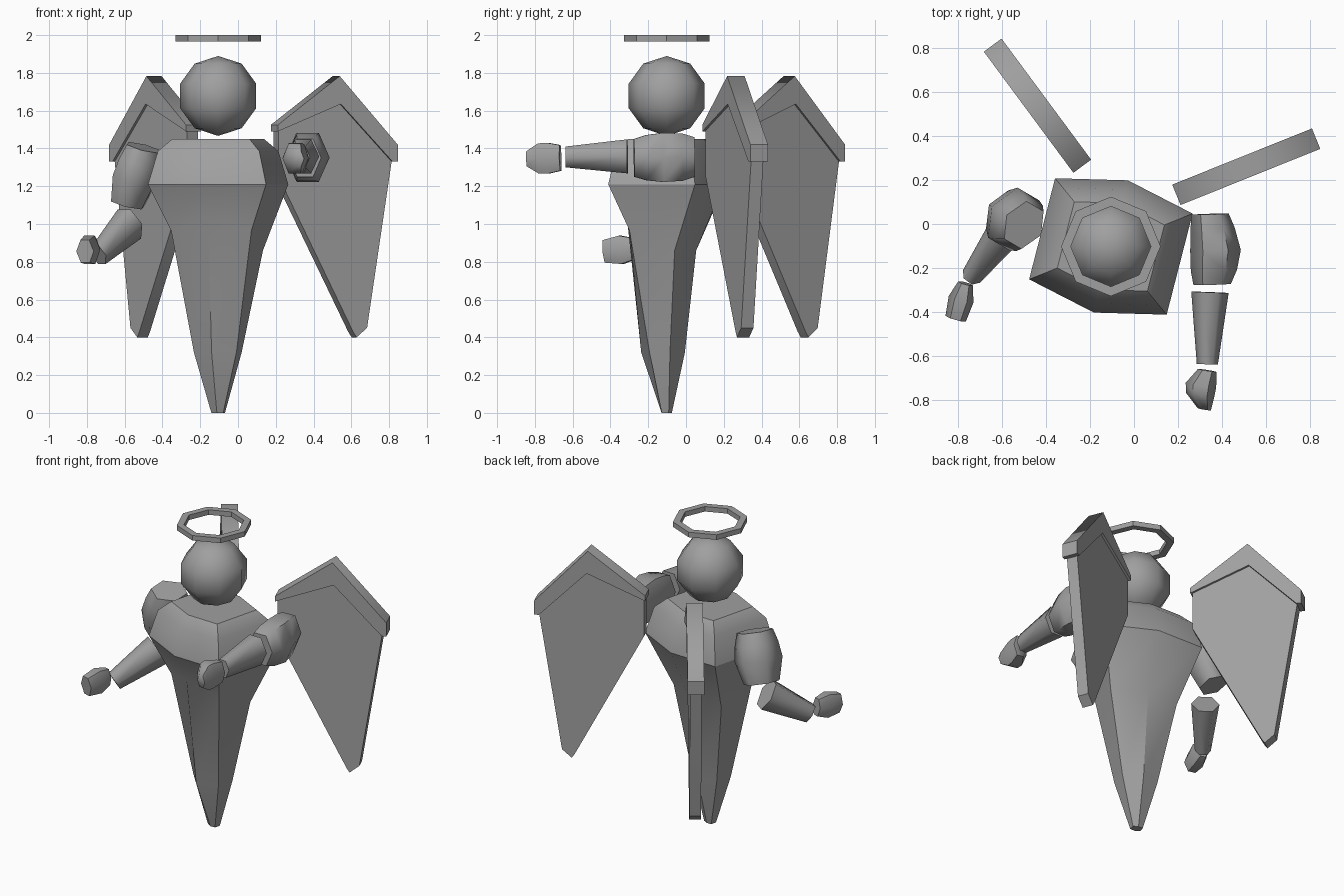
import bpy, bmesh
from math import sin, cos, pi, radians
from mathutils import Vector, Matrix

if "Cube" in bpy.data.objects:
    bpy.data.objects.remove(bpy.data.objects["Cube"])

CENTRE = (-0.105, -0.102)

# Dark grey for the whole model
grey = bpy.data.materials.new("dark_grey")
grey.diffuse_color = (0.35, 0.35, 0.35, 1)
grey.use_nodes = True
grey.node_tree.nodes["Principled BSDF"].inputs["Base Color"].default_value = grey.diffuse_color


def finish(name, bm, smooth):
    bmesh.ops.recalc_face_normals(bm, faces=bm.faces[:])
    me = bpy.data.meshes.new(name)
    bm.to_mesh(me)
    bm.free()
    ob = bpy.data.objects.new(name, me)
    bpy.context.collection.objects.link(ob)
    me.materials.append(grey)
    me.shade_smooth()
    me.set_sharp_from_angle(angle=radians(smooth))
    return ob


def loft(name, rings, smooth=30, closed=False):
    """Skin a list of equal-length point rings, capped unless closed."""
    bm = bmesh.new()
    vs = [[bm.verts.new(p) for p in r] for r in rings]
    n = len(vs[0])
    pairs = list(zip(vs, vs[1:])) + ([(vs[-1], vs[0])] if closed else [])
    for a, b in pairs:
        for i in range(n):
            j = (i + 1) % n
            bm.faces.new((a[i], a[j], b[j], b[i]))
    if not closed:
        bm.faces.new(vs[0])
        bm.faces.new(vs[-1])
    return finish(name, bm, smooth)


def limb(name, p0, p1, sections, roll=0):
    """Six-sided limb; sections are (t, half width, half height, side offset)."""
    p0, p1 = Vector(p0), Vector(p1)
    d = (p1 - p0).normalized()
    side = d.cross(Vector((0, 0, 1))).normalized()
    up = side.cross(d)
    rings = []
    for t, w, h, off in sections:
        c = p0.lerp(p1, t) + side * off
        w, h = w / cos(roll), h / cos(pi / 6 - roll)
        rings.append([c + side * w * cos(k * pi / 3 + roll) + up * h * sin(k * pi / 3 + roll)
                      for k in range(6)])
    return loft(name, rings, smooth=65)


def slab(name, profile, thick, matrix):
    """Extrude an (s, z) outline evenly about its own plane."""
    rings = [[matrix @ Vector((s, n, z)) for s, z in profile] for n in (-thick / 2, thick / 2)]
    return loft(name, rings)


# Body: six-sided, turned, tapering to a point
# width, front corner/middle depth, back corner/middle depth, z front middle/corner, z back
turn = Matrix.Translation((*CENTRE, 0)) @ Matrix.Rotation(radians(-14.4), 4, 'Z')
rings = []
for w, fc, fm, bc, bm_, zm, zf, zb in (
        (.10, .08, .09, .08, .09, 0, 0, 0),
        (.36, .27, .45, .20, .32, .32, .32, .32),
        (.68, .62, .70, .42, .52, 1.03, .965, .86),
        (1, 1, 1, 1, 1, 1.21, 1.21, 1.21),
        (.86, .86, .86, .86, .86, 1.385, 1.385, 1.385),
        (.655, .655, .655, .655, .655, 1.45, 1.45, 1.45)):
    x = .3225 * w
    rings.append([turn @ Vector(p) for p in (
        (-x, -.237 * fc, zf), (0, -.31 * fm, zm), (x, -.237 * fc, zf),
        (x, .237 * bc, zb), (0, .31 * bm_, zb), (-x, .237 * bc, zb))])
loft("body", rings, smooth=33)

# Head
bm = bmesh.new()
bmesh.ops.create_uvsphere(bm, u_segments=8, v_segments=5, radius=.2115,
                          matrix=Matrix.Translation((*CENTRE, 1.678)))
finish("head", bm, smooth=60)

# Halo: octagonal band
loft("halo", [[(CENTRE[0] + r * cos(k * pi / 4), CENTRE[1] + r * sin(k * pi / 4), z)
               for k in range(8)]
              for r, z in ((.226, 1.967), (.226, 2), (.182, 2), (.182, 1.967))], closed=True)

# Wings: thin panel under a thicker bent top edge, soft at its peak
panel = [(.01, 1.5), (.36, 1.70), (.66, 1.38), (.655, 1.33), (.515, .45), (.455, .40),
         (.435, .43), (.01, 1.25)]
edge = [(0, 1.525), (.353, 1.783), (.684, 1.42), (.684, 1.33), (.655, 1.33),
        (.36, 1.635), (0, 1.49)]
for tag, pos, angle in (("right", (.1925, .1325, 0), 21.9), ("left", (-.235, .2625, 0), 126.5)):
    m = Matrix.Translation(pos) @ Matrix.Rotation(radians(angle), 4, 'Z')
    slab("wing_panel_" + tag, panel, .07, m)
    me = slab("wing_edge_" + tag, edge, .1, m).data
    for e in me.edges:
        if all(me.vertices[v].co.z > 1.78 for v in e.vertices):
            e.use_edge_sharp = False

# Arms: floating upper arm, forearm and hand on each side
upper = [(0, .09, .095, 0), (.25, .108, .115, 0), (.55, .12, .12, 0), (1, .09, .09, 0)]
fore = [(0, .085, .09, 0), (1, .048, .055, 0)]
limb("upper_arm_right", (.345, .045, 1.355), (.355, -.275, 1.35),
     [(0, .085, .105, 0), (.2, .10, .125, -.01), (.52, .115, .13, -.02), (.8, .105, .12, -.01),
      (1, .085, .10, 0)])
limb("forearm_right", (.345, -.31, 1.358), (.333, -.637, 1.355), fore)
limb("hand_right", (.333, -.665, 1.35), (.305, -.84, 1.345),
     [(0, .043, .068, 0), (.4, .07, .082, .018), (.65, .065, .08, .015), (1, .03, .04, -.015)])
limb("upper_arm_left", (-.50, -.005, 1.405), (-.585, .045, 1.105),
     [(t, w * 1.1, h, o) for t, w, h, o in upper], roll=pi / 6)
limb("forearm_left", (-.575, -.02, 1.0), (-.738, -.238, .835), fore)
limb("hand_left", (-.765, -.27, .87), (-.81, -.43, .855),
     [(0, .035, .055, 0), (.45, .058, .075, 0), (1, .048, .06, 0)])
